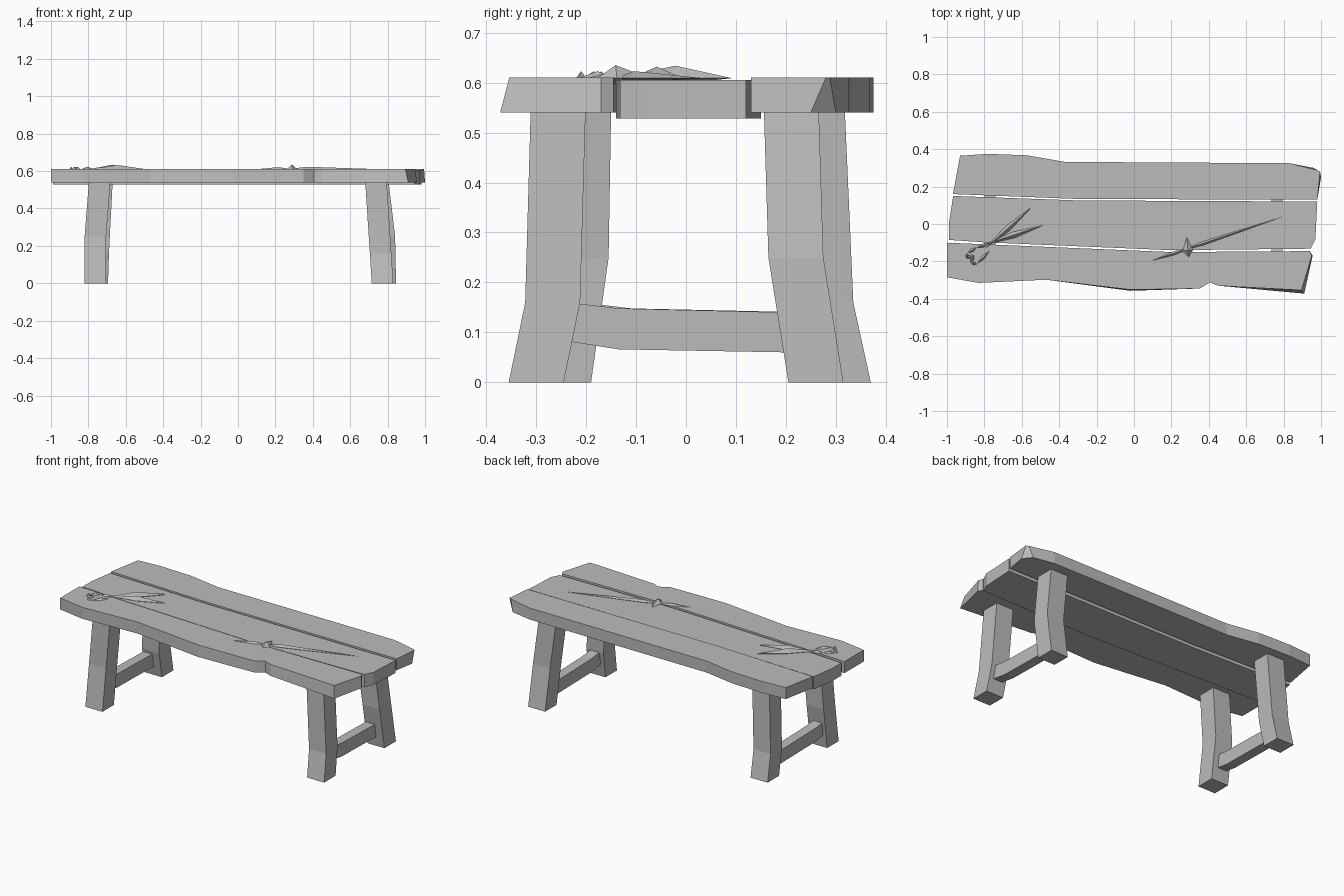
import bpy, bmesh
from mathutils import Vector

cube = bpy.data.objects.get("Cube")
if cube:
    bpy.data.objects.remove(cube, do_unlink=True)

grey = bpy.data.materials.new("plain_grey")
grey.use_nodes = True
grey.diffuse_color = (0.5, 0.5, 0.5, 1)
grey.node_tree.nodes["Principled BSDF"].inputs["Base Color"].default_value = (0.5, 0.5, 0.5, 1)


def finish(name, bm):
    bmesh.ops.recalc_face_normals(bm, faces=bm.faces)
    mesh = bpy.data.meshes.new(name)
    bm.to_mesh(mesh)
    bm.free()
    mesh.materials.append(grey)
    obj = bpy.data.objects.new(name, mesh)
    bpy.context.collection.objects.link(obj)
    return obj


def skin(bm, rings):
    """Join matching point rings into a closed, flat-faced solid."""
    loops = [[bm.verts.new(p) for p in ring] for ring in rings]
    n = len(loops[0])
    for low, high in zip(loops, loops[1:]):
        for i in range(n):
            j = (i + 1) % n
            bm.faces.new((low[i], low[j], high[j], high[i]))
    bm.faces.new(loops[0][::-1])
    bm.faces.new(loops[-1])


def plank(name, outline, bottom, top, shifts={}):
    """Slab from an outline; shifts move single top corners to slope a side."""
    bm = bmesh.new()
    moved = [(x + shifts.get(i, (0, 0))[0], y + shifts.get(i, (0, 0))[1])
             for i, (x, y) in enumerate(outline)]
    skin(bm, [[(x, y, bottom) for x, y in outline], [(x, y, top) for x, y in moved]])
    finish(name, bm)


def rect(x0, x1, y0, y1, z):
    return [(x0, y0, z), (x1, y0, z), (x1, y1, z), (x0, y1, z)]


def leg(name, xs, ys, bend, width=0.115, depth=0.11):
    """Bent post: xs and ys are the low corner at foot, bend and top."""
    bm = bmesh.new()
    skin(bm, [rect(x, x + width, y, y + depth, z)
              for x, y, z in zip(xs, ys, (0, bend, 0.545))])
    finish(name, bm)


# Seat planks with worn edges
plank("front_plank",
      [(-1, -.10), (-1, -.285), (-.83, -.315), (-.47, -.298), (-.02, -.357),
       (.35, -.345), (.405, -.312), (.45, -.33), (.91, -.372), (.955, -.17),
       (.94, -.145), (.2, -.15)], .54, .61,
      {4: (0, .006), 8: (-.015, .018), 9: (-.005, 0)})
plank("middle_plank",
      [(-.99, -.085), (-.99, 0), (-.967, .15), (-.3, .126), (.98, .12),
       (.97, -.08), (.945, -.132), (.2, -.14), (-.8, -.098)], .528, .605)
plank("back_plank",
      [(-.968, .16), (-.93, .365), (-.78, .375), (-.57, .367), (-.37, .332),
       (.83, .325), (.96, .3), (1, .25), (.98, .13), (-.3, .134)], .54, .61,
      {6: (.02, -.012), 7: (-.005, .03)})

# Splayed legs
leg("front_left_leg", (.715, .705, .68), (-.355, -.322, -.311), .16)
leg("back_left_leg", (.73, .725, .69), (.205, .165, .156), .25)
leg("front_right_leg", (-.82, -.82, -.797), (-.30, -.265, -.26), .25)
leg("back_right_leg", (-.81, -.805, -.785), (.26, .225, .208), .16)

# Low rails between the legs
for name, x, front, back in (("left_rail", .765, -.235, .2), ("right_rail", -.77, -.21, .25)):
    bm = bmesh.new()
    skin(bm, [[(x + dx, y, z) for dx, z in ((-.03, lo), (.03, lo), (.03, hi), (-.03, hi))]
              for y, lo, hi in ((front, .082, .16), (front + .1, .066, .148), (back, .06, .14))])
    finish(name, bm)


def blade(bm, start, end, width, height, middle):
    """Tapered spike with a raised centre ridge, lying on the seat."""
    a, b = Vector(start).to_3d(), Vector(end).to_3d()
    side = (b - a).normalized().cross(Vector((0, 0, 1))) * width / 2
    lift = Vector((0, 0, height))
    c = a.lerp(b, middle)
    a.z = b.z = c.z = .609
    v = [bm.verts.new(p) for p in (a, c + side, b, c - side, c + lift, c - lift * .5)]
    for i in range(4):
        for peak in (4, 5):
            bm.faces.new((v[i], v[(i + 1) % 4], v[peak]))


# Spring shears resting on the right end
bm = bmesh.new()
blade(bm, (-.80, -.135), (-.545, .092), .032, .025, .5)
blade(bm, (-.80, -.11), (-.485, -.007), .034, .023, .5)
grip = [(-.77, -.14), (-.84, -.215), (-.875, -.205), (-.855, -.165), (-.895, -.185),
        (-.89, -.155), (-.84, -.125), (-.775, -.105)]
for a, b in zip(grip, grip[1:]):
    blade(bm, a, b, .022, .014, .5)
finish("shears", bm)

# Long needle with a small pointed guard
bm = bmesh.new()
blade(bm, (.09, -.198), (.30, -.127), .022, .012, .6)
blade(bm, (.26, -.14), (.79, .037), .02, .014, .2)
blade(bm, (.282, -.072), (.292, -.178), .055, .026, .65)
finish("needle", bm)
